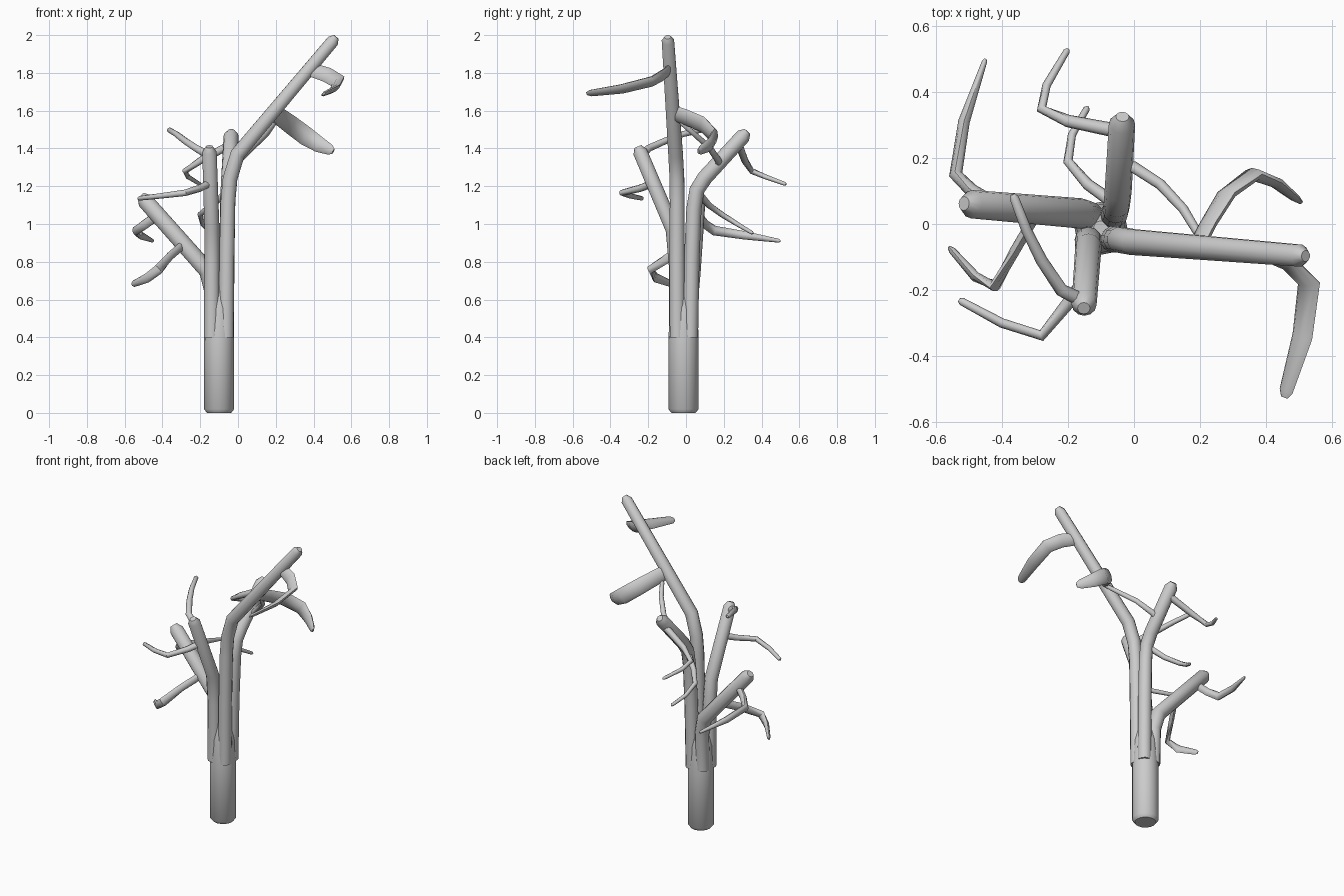
import bpy, bmesh, math
from mathutils import Vector


def tube(name, pts, radii, wide=(0, 0, 1), flat=1.0, sides=10, tip=0.5, round_start=False):
    """Loft an elliptical section along a path; 'wide' is the long axis of the section."""
    pts = [Vector(p) for p in pts]
    n = len(pts)
    if len(radii) == 2:
        radii = [radii[0] + (radii[1] - radii[0]) * i / (n - 1) for i in range(n)]
    radii = list(radii)
    # Blunt rounded ends
    end_dir = (pts[-1] - pts[-2]).normalized()
    pts.insert(-1, pts[-1] - end_dir * radii[-1] * 0.8)
    radii.append(radii[-1] * tip)
    if round_start:
        d = (pts[1] - pts[0]).normalized()
        pts.insert(1, pts[0] + d * radii[0] * 0.25)
        radii.insert(0, radii[0] * 0.8)
    bm = bmesh.new()
    rings = []
    for i, p in enumerate(pts):
        a = (p - pts[i - 1]).normalized() if i else Vector()
        b = (pts[i + 1] - p).normalized() if i < len(pts) - 1 else Vector()
        t = (a + b).normalized()
        u = Vector(wide)
        u = (u - t * u.dot(t)).normalized()
        v = t.cross(u)
        r = radii[i]
        rings.append([bm.verts.new(p + u * r * math.cos(k * math.tau / sides)
                                   + v * r * flat * math.sin(k * math.tau / sides))
                      for k in range(sides)])
    for lo, hi in zip(rings, rings[1:]):
        for k in range(sides):
            j = (k + 1) % sides
            bm.faces.new((lo[k], lo[j], hi[j], hi[k]))
    bm.faces.new(rings[0][::-1])
    bm.faces.new(rings[-1])
    bmesh.ops.recalc_face_normals(bm, faces=bm.faces)
    me = bpy.data.meshes.new(name)
    bm.to_mesh(me)
    bm.free()
    ob = bpy.data.objects.new(name, me)
    bpy.context.collection.objects.link(ob)
    bpy.ops.object.select_all(action='DESELECT')
    ob.select_set(True)
    bpy.context.view_layer.objects.active = ob
    bpy.ops.object.shade_smooth_by_angle(angle=math.radians(50))
    return ob


# Trunk
tube("trunk", [(-.1, -.013, 0), (-.1, -.013, .38), (-.1, -.013, .55), (-.1, -.013, .72)],
     [.08, .08, .074, .045], wide=(1, 0, 0), sides=16, round_start=True)

# Four main limbs, rising side by side out of the trunk
X = (.3, 1, 0)
tube("limb_right", [(-.064, -.045, .4), (-.06, -.047, .8), (-.053, -.047, 1.12),
                    (-.042, -.048, 1.24), (-.002, -.055, 1.37), (.52, -.097, 1.99)],
     [.042, .041, .04, .04, .04, .034], wide=X, sides=12)
tube("limb_back", [(-.064, .022, .4), (-.06, .03, .8), (-.055, .042, 1.08),
                   (-.052, .058, 1.18), (-.048, .1, 1.245), (-.035, .325, 1.49)],
     [.042, .041, .04, .04, .041, .04], wide=(1, 0, 0), sides=12)
tube("limb_left", [(-.135, .02, .4), (-.135, .025, .64), (-.16, .032, .75), (-.515, .062, 1.15)],
     [.042, .043, .046, .043], wide=(0, 1, 0), sides=12)
tube("limb_front", [(-.138, -.048, .4), (-.138, -.05, .78), (-.138, -.068, .97), (-.152, -.255, 1.41)],
     [.042, .041, .04, .038], wide=(1, 0, 0), sides=12)

# Twigs on the right limb
tube("twig_right_upper", [(.38, -.086, 1.82), (.47, -.12, 1.79), (.53, -.18, 1.755),
                          (.51, -.34, 1.715), (.455, -.525, 1.69)],
     [.038, .042, .042, .038, .026], wide=(.8, 0, .6), flat=.4, sides=8)
tube("twig_right_lower", [(.19, -.07, 1.59), (.225, 0, 1.565), (.28, .09, 1.525), (.36, .15, 1.465),
                          (.43, .125, 1.42), (.505, .065, 1.385)],
     [.045, .047, .05, .05, .042, .028], wide=(.4, 0, .9), flat=.4, sides=8)

# Twigs on the back limb
tube("twig_back_upper", [(-.04, .28, 1.42), (-.2, .312, 1.335), (-.28, .348, 1.28),
                         (-.265, .42, 1.25), (-.2, .53, 1.21)], (.022, .01), sides=8)
tube("twig_back_lower", [(-.055, .06, 1.17), (-.14, .12, 1.1), (-.2, .19, 1.05),
                         (-.188, .27, 1.0), (-.14, .355, .95)], (.02, .01), sides=8)
tube("twig_back_side", [(-.045, .17, 1.31), (0, .172, 1.335), (.08, .12, 1.41),
                        (.15, .045, 1.475), (.195, -.03, 1.54)], (.02, .013), sides=8)

# Twigs on the left limb
tube("twig_left_upper", [(-.42, .06, 1.05), (-.49, .1, 1.0), (-.54, .15, .965),
                         (-.515, .31, .94), (-.45, .5, .91)],
     [.026, .026, .026, .022, .01], sides=8, flat=.8)
tube("twig_left_lower", [(-.29, .04, .89), (-.36, -.08, .83), (-.42, -.188, .76),
                         (-.48, -.16, .715), (-.56, -.07, .68)],
     [.026, .026, .027, .026, .018], sides=8, flat=.6)

# Twigs on the front limb
tube("twig_front_upper", [(-.15, -.235, 1.36), (-.22, -.2, 1.4), (-.28, -.11, 1.44),
                          (-.325, -.02, 1.475), (-.367, .09, 1.5)], (.022, .014), sides=8)
tube("twig_front_lower", [(-.145, -.165, 1.22), (-.2, -.24, 1.19), (-.28, -.338, 1.165),
                          (-.4, -.3, 1.15), (-.53, -.23, 1.135)], (.022, .012), sides=8)
